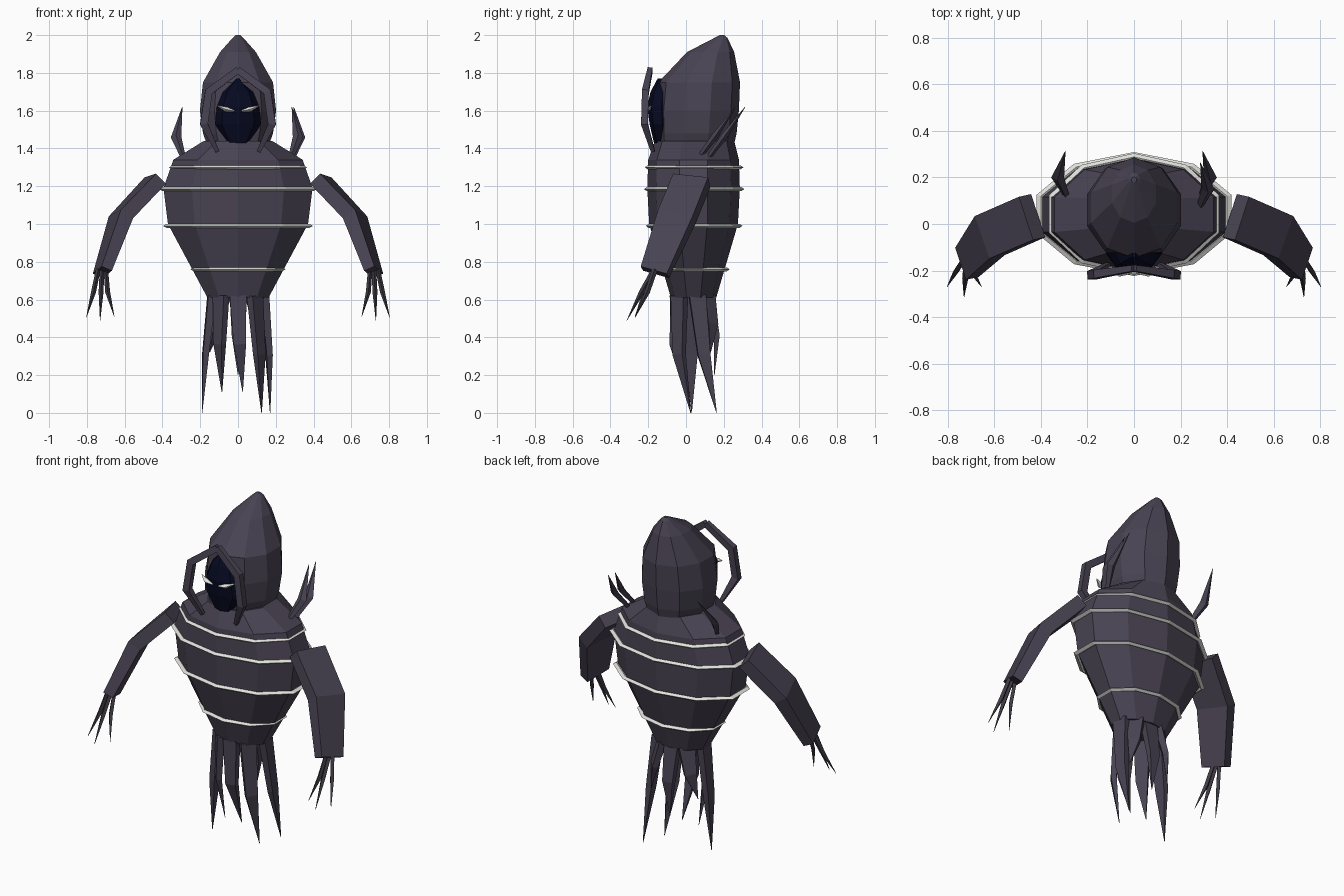
import bpy, bmesh, math
from mathutils import Vector

if "Cube" in bpy.data.objects:
    bpy.data.objects.remove(bpy.data.objects["Cube"])


def mat(name, rgb):
    m = bpy.data.materials.new(name)
    m.diffuse_color = (*rgb, 1)
    m.use_nodes = True
    m.node_tree.nodes["Principled BSDF"].inputs["Base Color"].default_value = m.diffuse_color
    return m


ROBE = mat("dark robe", (0.066, 0.056, 0.085))
CLAW = mat("dark claw", (0.05, 0.043, 0.06))
VOID = mat("midnight void", (0.002, 0.003, 0.016))
BONE = mat("pale bone", (0.74, 0.75, 0.71))


def skin(name, rings, material, closed=False):
    """Join equal-length rings of points into one flat-shaded solid."""
    bm = bmesh.new()
    vs = [[bm.verts.new(p) for p in r] for r in rings]
    n, m = len(rings[0]), len(rings)
    for i in range(m if closed else m - 1):
        a, b = vs[i], vs[(i + 1) % m]
        for k in range(n):
            bm.faces.new((a[k], a[(k + 1) % n], b[(k + 1) % n], b[k]))
    if not closed:
        bm.faces.new(vs[0])
        bm.faces.new(vs[-1])
    bmesh.ops.recalc_face_normals(bm, faces=bm.faces)
    me = bpy.data.meshes.new(name)
    bm.to_mesh(me)
    bm.free()
    me.materials.append(material)
    ob = bpy.data.objects.new(name, me)
    bpy.context.collection.objects.link(ob)
    return ob


def oval(z, cy, rx, ry, n=10):
    """Horizontal oval ring with a corner facing front."""
    return [(rx * math.sin(2 * math.pi * k / n), cy - ry * math.cos(2 * math.pi * k / n), z)
            for k in range(n)]


def bar(name, path, sizes, material, ref=(0, 1, 0), box=True):
    """Four-sided tapering bar; sizes are half widths along ref and across it."""
    pts = [Vector(p) for p in path]
    rings = []
    for i, p in enumerate(pts):
        t = Vector((0, 0, 0))
        if i > 0:
            t += (p - pts[i - 1]).normalized()
        if i < len(pts) - 1:
            t += (pts[i + 1] - p).normalized()
        t.normalize()
        r = Vector(ref)
        u = (r - t * r.dot(t)).normalized()
        v = t.cross(u)
        a, b = sizes[i]
        cs = [(1, 1), (-1, 1), (-1, -1), (1, -1)] if box else [(1, 0), (0, 1), (-1, 0), (0, -1)]
        rings.append([p + u * a * c + v * b * d for c, d in cs])
    return skin(name, rings, material)


def flip(path, s):
    return [(s * x, y, z) for x, y, z in path]


# Robe body
skin("robe_body", [oval(0.61, 0.04, 0.17, 0.12), oval(1.0, 0.04, 0.39, 0.235),
                   oval(1.19, 0.04, 0.415, 0.245), oval(1.34, 0.04, 0.36, 0.24),
                   oval(1.44, 0.045, 0.19, 0.21)], ROBE)

# Pale bands around the body, flat with a sharp outer edge
for i, (z, rx, ry) in enumerate([(1.30, 0.364, 0.245), (1.185, 0.42, 0.25),
                                 (0.99, 0.397, 0.24), (0.76, 0.245, 0.172)]):
    outer, inner = oval(z, 0.043, rx + .02, ry + .016), oval(z, 0.043, rx - .02, ry - .02)
    up, down = oval(z + .011, 0.043, rx, ry), oval(z - .011, 0.043, rx, ry)
    skin(f"body_band_{i}", [outer, up, inner, down], BONE, closed=True)

# Hood leaning back to its peak
skin("hood", [oval(1.40, 0.05, 0.165, 0.20), oval(1.48, 0.055, 0.195, 0.213),
              oval(1.60, 0.06, 0.212, 0.22), oval(1.75, 0.07, 0.195, 0.216),
              oval(1.91, 0.13, 0.1, 0.125), oval(1.985, 0.185, 0.03, 0.035),
              oval(2.0, 0.19, 0.012, 0.012)], ROBE)

# Dark face opening
skin("face_void", [oval(1.43, -0.12, 0.06, 0.05, 8), oval(1.53, -0.125, 0.122, 0.068, 8),
                   oval(1.62, -0.13, 0.112, 0.075, 8), oval(1.70, -0.12, 0.08, 0.068, 8),
                   oval(1.77, -0.115, 0.008, 0.035, 8)], VOID)

for s, side in ((1, "right"), (-1, "left")):
    # Slanted eyes
    bar(f"eye_{side}", flip([(0.018, -0.212, 1.598), (0.06, -0.207, 1.606), (0.108, -0.185, 1.624)], s),
        [(.004, .004), (.02, .014), (.003, .003)], BONE, box=False)

    # Rim standing in front of the hood
    bar(f"hood_rim_{side}", flip([(0, -0.19, 1.815), (0.155, -0.215, 1.70),
                                  (0.18, -0.22, 1.53), (0.11, -0.175, 1.385)], s),
        [(.013, .018), (.018, .021), (.018, .021), (.01, .01)], ROBE)

    # Bent arm, slightly twisted outward
    bar(f"arm_{side}", flip([(0.438, 0.03, 1.23), (0.62, -0.05, 1.035), (0.718, -0.165, 0.745)], s),
        [(.098, .038), (.098, .04), (.075, .03)], ROBE, ref=(0.22 * s, 1, 0))

    # Three claws on each hand
    for i, (mx, my, tx, ty, tz) in enumerate([(0.69, -0.215, 0.655, -0.27, 0.51),
                                              (0.725, -0.235, 0.73, -0.313, 0.49),
                                              (0.765, -0.205, 0.803, -0.27, 0.505)]):
        bar(f"claw_{side}_{i}", flip([(0.72 + (i - 1) * .02, -0.165, 0.76), (mx, my, 0.64), (tx, ty, tz)], s),
            [(.016, .012), (.014, .013), (.001, .001)], CLAW, box=False)

# Shoulder spikes, two on the right and one on the left
for name, s, dx, dy in (("left", -1, 0, 0), ("right", 1, 0, 0), ("right_inner", 1, -0.01, -0.05)):
    bar(f"shoulder_spike_{name}",
        flip([(0.285 + dx, 0.11 + dy, 1.34), (0.328 + dx, 0.20 + dy, 1.46), (0.295 + dx, 0.313 + dy, 1.62)], s),
        [(.012, .012), (.018, .028), (.001, .001)], ROBE, box=False)

# Torn strips hanging below: top x, y; tip x, y, z
strips = [(-.14, .03, -.19, .03, .0), (-.09, -.04, -.085, 0, .11), (0, -.06, .025, 0, .11),
          (.09, -.035, .125, .025, 0), (.14, .06, .17, .162, 0), (.08, .11, .14, .13, .32),
          (-.08, .11, -.15, .1, .32), (0, .125, 0, .15, .2)]
for i, (x, y, tx, ty, tz) in enumerate(strips):
    zm = tz + (0.62 - tz) * 0.5
    out = Vector((x, y - .04, 0)).normalized()
    mid = (x * 0.6 + tx * 0.4 + out.x * .012, y * 0.7 + ty * 0.3 + out.y * .03, zm)
    bar(f"torn_strip_{i}", [(x, y, 0.62), mid, (tx, ty, tz)],
        [(.02, .044), (.016, .033), (.001, .001)], ROBE, ref=out)
